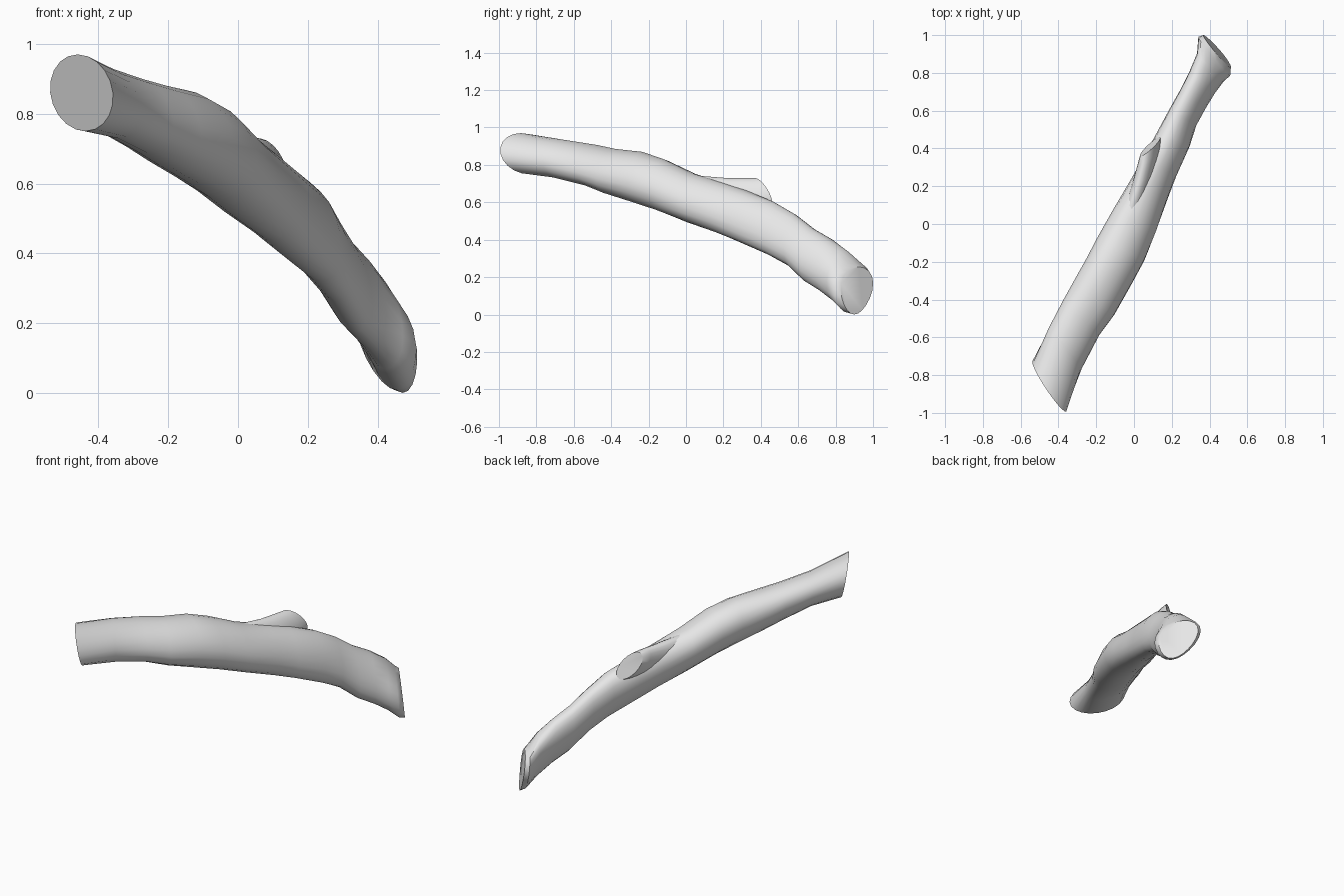
import bpy, bmesh, math, random
from mathutils import Vector

random.seed(4)
SIDES = 20

cube = bpy.data.objects.get("Cube")
if cube:
    bpy.data.objects.remove(cube)

# Single bare wood colour
wood = bpy.data.materials.new("pale_grey_wood")
wood.use_nodes = True
wood.diffuse_color = (0.8, 0.8, 0.8, 1)
wood.node_tree.nodes["Principled BSDF"].inputs["Base Color"].default_value = (0.8, 0.8, 0.8, 1)

# Horizontal frame of the branch: along its length and across it
ALONG = Vector((0.447, 0.894, 0))
ACROSS = Vector((0.894, -0.447, 0))
UP = Vector((0, 0, 1))


def loft(name, rings):
    """Skin a list of point rings and close both ends with flat cuts."""
    bm = bmesh.new()
    loops = [[bm.verts.new(p) for p in ring] for ring in rings]
    for a, b in zip(loops, loops[1:]):
        for i in range(SIDES):
            j = (i + 1) % SIDES
            bm.faces.new((a[i], a[j], b[j], b[i]))
    bm.faces.new(loops[0])
    bm.faces.new(loops[-1])
    bmesh.ops.recalc_face_normals(bm, faces=bm.faces)
    mesh = bpy.data.meshes.new(name)
    bm.to_mesh(mesh)
    bm.free()
    mesh.materials.append(wood)
    obj = bpy.data.objects.new(name, mesh)
    bpy.context.collection.objects.link(obj)
    bpy.ops.object.select_all(action='DESELECT')
    obj.select_set(True)
    bpy.context.view_layer.objects.active = obj
    bpy.ops.object.shade_smooth_by_angle(angle=math.radians(42))


def trunk_ring(t, left, right, bottom, top, slant, skew=0.03, taper=0, lean=0, rough=0.015):
    """Oval slice; slant and lean tilt it, skew shifts its crest left, taper narrows its underside."""
    mid, half = (left + right) / 2, (right - left) / 2
    zc, hz = (bottom + top) / 2, (top - bottom) / 2
    ring = []
    for i in range(SIDES):
        a = math.tau * i / SIDES
        r = 1 + random.uniform(-rough, rough)
        z = r * math.sin(a)
        s = mid + half * r * math.cos(a) * (1 + taper * math.sin(a)) - skew * z
        ring.append(ALONG * (t + slant * (s - mid) + lean * z) + ACROSS * s + UP * (zc + hz * z))
    return ring


# Main branch: position along, left, right, bottom, top, slant
slices = [
    (-0.75, -0.154, 0.09, 0.73, 0.932, -0.45),
    (-0.57, -0.153, 0.096, 0.685, 0.905, -0.3),
    (-0.45, -0.149, 0.119, 0.645, 0.887, -0.2),
    (-0.28, -0.142, 0.129, 0.595, 0.868, -0.05),
    (-0.15, -0.137, 0.131, 0.555, 0.832, 0),
    (0.02, -0.129, 0.119, 0.495, 0.757, 0),
    (0.2, -0.117, 0.095, 0.435, 0.705, 0),
    (0.33, -0.11, 0.082, 0.385, 0.665, 0),
    (0.5, -0.102, 0.076, 0.32, 0.605, 0),
    (0.62, -0.098, 0.055, 0.262, 0.54, -0.05),
    (0.73, -0.094, 0.059, 0.175, 0.46, -0.15),
    (0.83, -0.092, 0.067, 0.125, 0.405, -0.25),
    (0.92, -0.1, 0.082, 0.07, 0.34, -0.38),
]
thick_end = trunk_ring(-0.97, -0.156, 0.123, 0.75, 0.97, -0.56, skew=0, lean=-0.025, rough=0)
thin_end = [
    trunk_ring(0.985, -0.128, 0.104, 0.008, 0.275, -0.46, taper=0.2, lean=-0.012, rough=0),
    trunk_ring(1.015, -0.108, 0.088, 0.0, 0.255, -0.46, taper=0.2, lean=-0.015, rough=0),
]
loft("main_branch", [thick_end] + [trunk_ring(*s) for s in slices] + thin_end)

# Sawn side stub: an oval cut on a swelling that grows out of the branch
LONG_AXIS = Vector((-0.045, -0.05, 0.064))
SHORT_AXIS = Vector((0.03, 0.01, 0.037))


def stub_ring(centre, scale):
    return [Vector(centre) + scale * (LONG_AXIS * math.cos(math.tau * i / SIDES)
            + SHORT_AXIS * math.sin(math.tau * i / SIDES)) for i in range(SIDES)]


loft("side_stub", [
    stub_ring((-0.05, -0.12, 0.64), 1.2),
    stub_ring((0.005, 0.1, 0.64), 1.4),
    stub_ring((0.055, 0.26, 0.636), 1.28),
    stub_ring((0.078, 0.36, 0.648), 1.12),
    stub_ring((0.086, 0.41, 0.655), 1.0),
])
